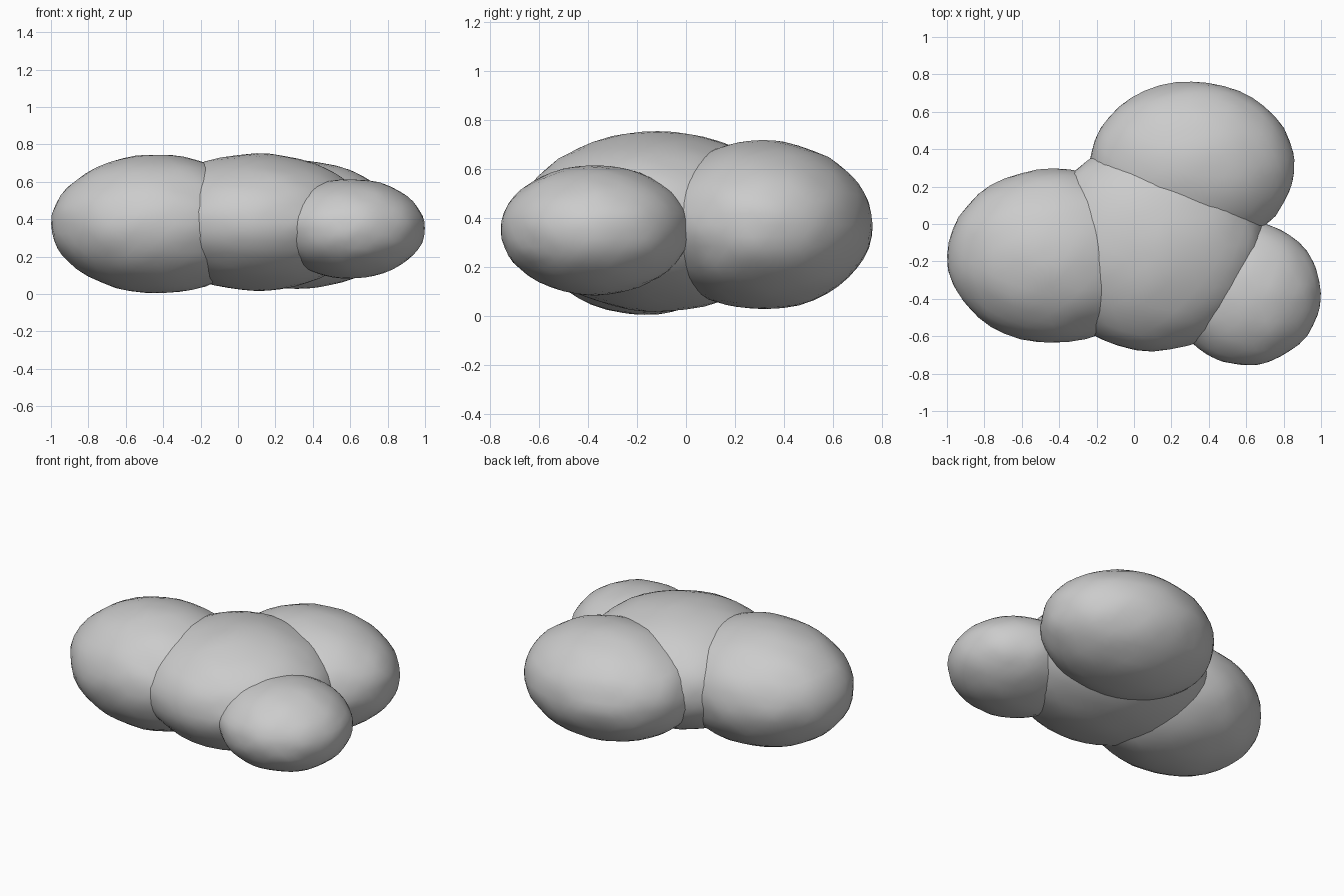
import bpy, bmesh
from mathutils import Vector, noise

if "Cube" in bpy.data.objects:
    bpy.data.objects.remove(bpy.data.objects["Cube"])


def lump(name, centre, radii, seed):
    """Smooth, slightly uneven ellipsoid puff."""
    bm = bmesh.new()
    bmesh.ops.create_icosphere(bm, subdivisions=4, radius=1.0)
    for v in bm.verts:
        d = v.co.normalized()
        bump = 1.0 + 0.018 * noise.noise(d * 3.5 + Vector((seed, seed * 2.3, 1.7)))
        v.co = Vector([c + r * k * bump for c, r, k in zip(centre, radii, d)])
    for f in bm.faces:
        f.smooth = True
    mesh = bpy.data.meshes.new(name)
    bm.to_mesh(mesh)
    bm.free()
    obj = bpy.data.objects.new(name, mesh)
    bpy.context.collection.objects.link(obj)
    return obj


# Four overlapping puffs of the cloud
lump("left_puff", (-0.43, -0.17, 0.375), (0.57, 0.465, 0.37), 3.1)
lump("middle_puff", (0.10, -0.115, 0.385), (0.60, 0.565, 0.365), 7.4)
lump("back_puff", (0.31, 0.31, 0.37), (0.55, 0.45, 0.345), 12.6)
lump("front_right_puff", (0.60, -0.37, 0.35), (0.40, 0.385, 0.265), 18.9)
